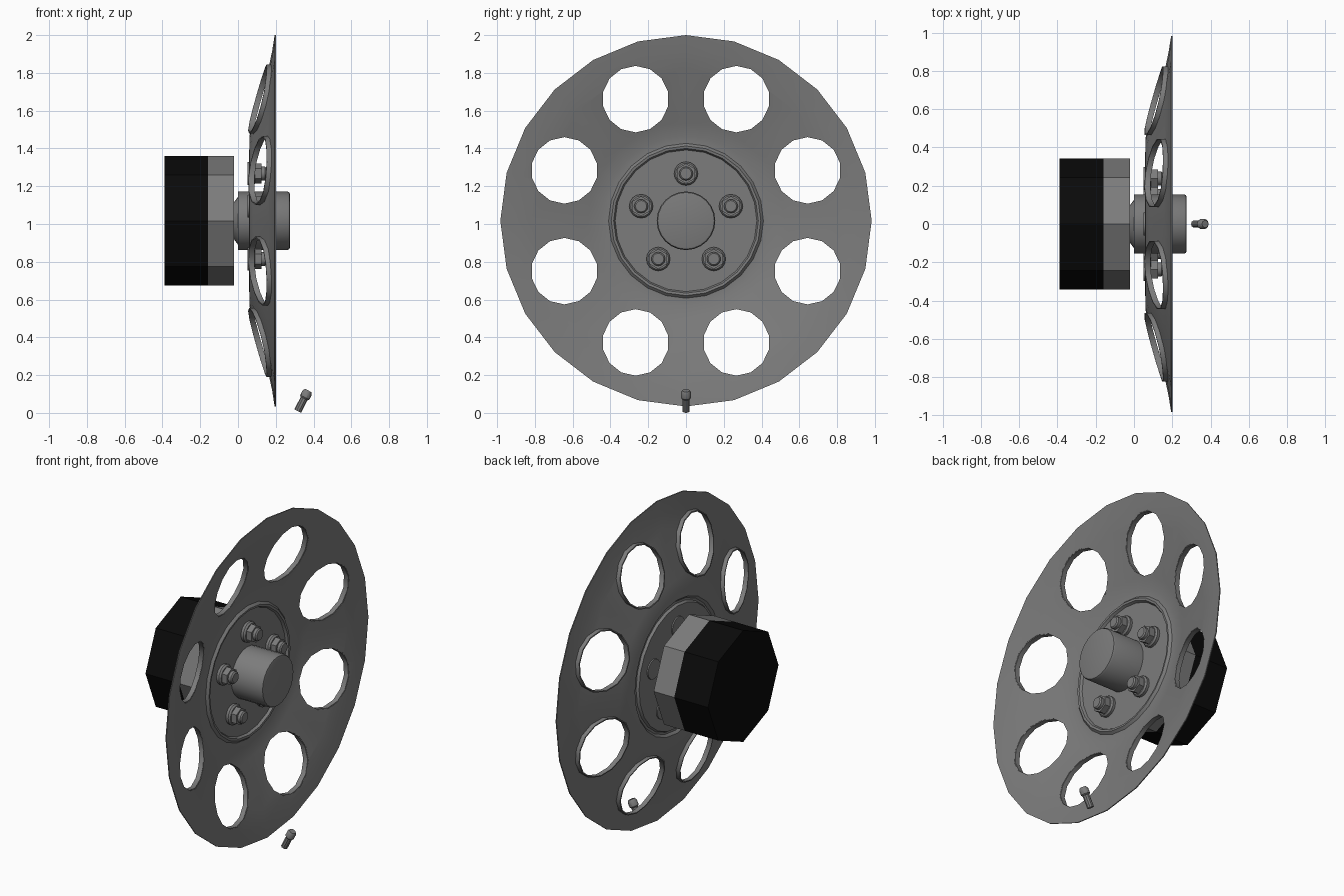
import bpy, bmesh, math
from mathutils import Vector, Matrix

if "Cube" in bpy.data.objects:
    bpy.data.objects.remove(bpy.data.objects["Cube"])


def material(name, value):
    m = bpy.data.materials.new(name)
    m.use_nodes = True
    color = (value, value, value, 1)
    m.diffuse_color = color
    m.node_tree.nodes["Principled BSDF"].inputs["Base Color"].default_value = color
    return m


GREY = material("steel grey", 0.2)
BLACK = material("matte black", 0.003)
AXLE = Vector((0, 0, 1.017))


def polar(angle, r):
    return Vector((0, r * math.sin(angle), r * math.cos(angle)))


def finish(name, bm, smooth=True):
    bmesh.ops.recalc_face_normals(bm, faces=bm.faces)
    mesh = bpy.data.meshes.new(name)
    bm.to_mesh(mesh)
    bm.free()
    mesh.materials.append(GREY)
    ob = bpy.data.objects.new(name, mesh)
    bpy.context.collection.objects.link(ob)
    if smooth:
        shade(ob)
    return ob


def shade(ob):
    bpy.ops.object.select_all(action='DESELECT')
    ob.select_set(True)
    bpy.context.view_layer.objects.active = ob
    bpy.ops.object.shade_smooth_by_angle(angle=math.radians(32))


def lathe(bm, profile, sides, center=AXLE, closed=False, matrix=None):
    """Turn (x, radius) points round the x axis; cap the ends or close the loop."""
    rings = []
    for x, r in profile:
        ring = []
        for i in range(sides):
            p = Vector((x, 0, 0)) + polar(math.tau * i / sides, r)
            ring.append(bm.verts.new((matrix @ p if matrix else p) + center))
        rings.append(ring)
    pairs = list(zip(rings, rings[1:]))
    if closed:
        pairs.append((rings[-1], rings[0]))
    else:
        bm.faces.new(rings[0])
        bm.faces.new(rings[-1])
    for a, b in pairs:
        for i in range(sides):
            j = (i + 1) % sides
            bm.faces.new((a[i], a[j], b[j], b[i]))


# Dished wheel disc profile, from the centre plate out to the rim
DISH = [(0.063, 0.05), (0.063, 0.375), (0.078, 0.383), (0.08, 0.396),
        (0.066, 0.41), (0.066, 0.45), (0.085, 0.52), (0.17, 0.82),
        (0.187, 0.9), (0.2, 0.983)]


def dish_x(r):
    for (xa, ra), (xb, rb) in zip(DISH, DISH[1:]):
        if r <= rb:
            return xa + (xb - xa) * (r - ra) / (rb - ra)
    return DISH[-1][0]


bm = bmesh.new()
back = [(x - 0.006, r) for x, r in reversed(DISH)]
lathe(bm, DISH + back, 24, closed=True)
disc = finish("wheel_disc", bm, smooth=False)

# Eight round openings cut through the disc
HOLES = [AXLE + polar(math.radians(22.5 + 45 * k), 0.697) for k in range(8)]
bm = bmesh.new()
for c in HOLES:
    lathe(bm, [(-0.2, 0.18), (0.5, 0.18)], 14, center=c)
cutter = finish("hole_cutter", bm, smooth=False)
cutter.hide_render = True
cut = disc.modifiers.new("holes", 'BOOLEAN')
cut.operation = 'DIFFERENCE'
cut.solver = 'EXACT'
cut.object = cutter
bpy.ops.object.select_all(action='DESELECT')
disc.select_set(True)
bpy.context.view_layer.objects.active = disc
bpy.ops.object.modifier_apply(modifier=cut.name)
bpy.data.objects.remove(cutter)
shade(disc)

# Turned-in collar round each opening, following the slope of the disc
bm = bmesh.new()
for c in HOLES:
    start = len(bm.verts)
    lathe(bm, [(0, 0.183), (0, 0.176), (-0.03, 0.176), (-0.03, 0.183)],
          14, center=c, closed=True)
    bm.verts.ensure_lookup_table()
    for v in bm.verts[start:]:
        v.co.x += dish_x(math.hypot(v.co.y, v.co.z - AXLE.z))
finish("hole_collars", bm)

# Hub with bevelled cap and tapered neck
bm = bmesh.new()
lathe(bm, [(0, 0.155), (0.262, 0.155), (0.272, 0.15), (0.275, 0.14)], 24)
finish("hub", bm)
bm = bmesh.new()
lathe(bm, [(-0.03, 0.09), (-0.02, 0.1), (0.01, 0.14)], 24)
finish("hub_neck", bm)

# Five wheel bolts: flange and back head, hex nut, stud
for k in range(5):
    c = AXLE + polar(math.tau * k / 5, 0.25)
    bm = bmesh.new()
    lathe(bm, [(0.05, 0.06), (0.08, 0.063), (0.09, 0.055)], 16, center=c)
    lathe(bm, [(0.085, 0.053), (0.125, 0.053)], 6, center=c)
    lathe(bm, [(0.12, 0.037), (0.143, 0.037), (0.15, 0.03)], 12, center=c)
    finish("wheel_bolt_%d" % (k + 1), bm)

# Eight-sided brake drum, black on its inboard part
bm = bmesh.new()
lathe(bm, [(-0.39, 0.343), (-0.16, 0.343), (-0.02, 0.343)], 8)
drum = finish("brake_drum", bm, smooth=False)
drum.data.materials.append(BLACK)
for f in drum.data.polygons:
    f.material_index = int(f.center.x < -0.16)

# Tilted tyre valve with a wider cap
bm = bmesh.new()
tilt = Matrix.Rotation(math.radians(-63), 3, 'Y')
foot = Vector((0.316, 0, 0.009))
lathe(bm, [(0, 0.02), (0.085, 0.02)], 10, center=foot, matrix=tilt)
lathe(bm, [(0.075, 0.022), (0.082, 0.027), (0.11, 0.027), (0.123, 0.019)],
      10, center=foot, matrix=tilt)
finish("tyre_valve", bm)
